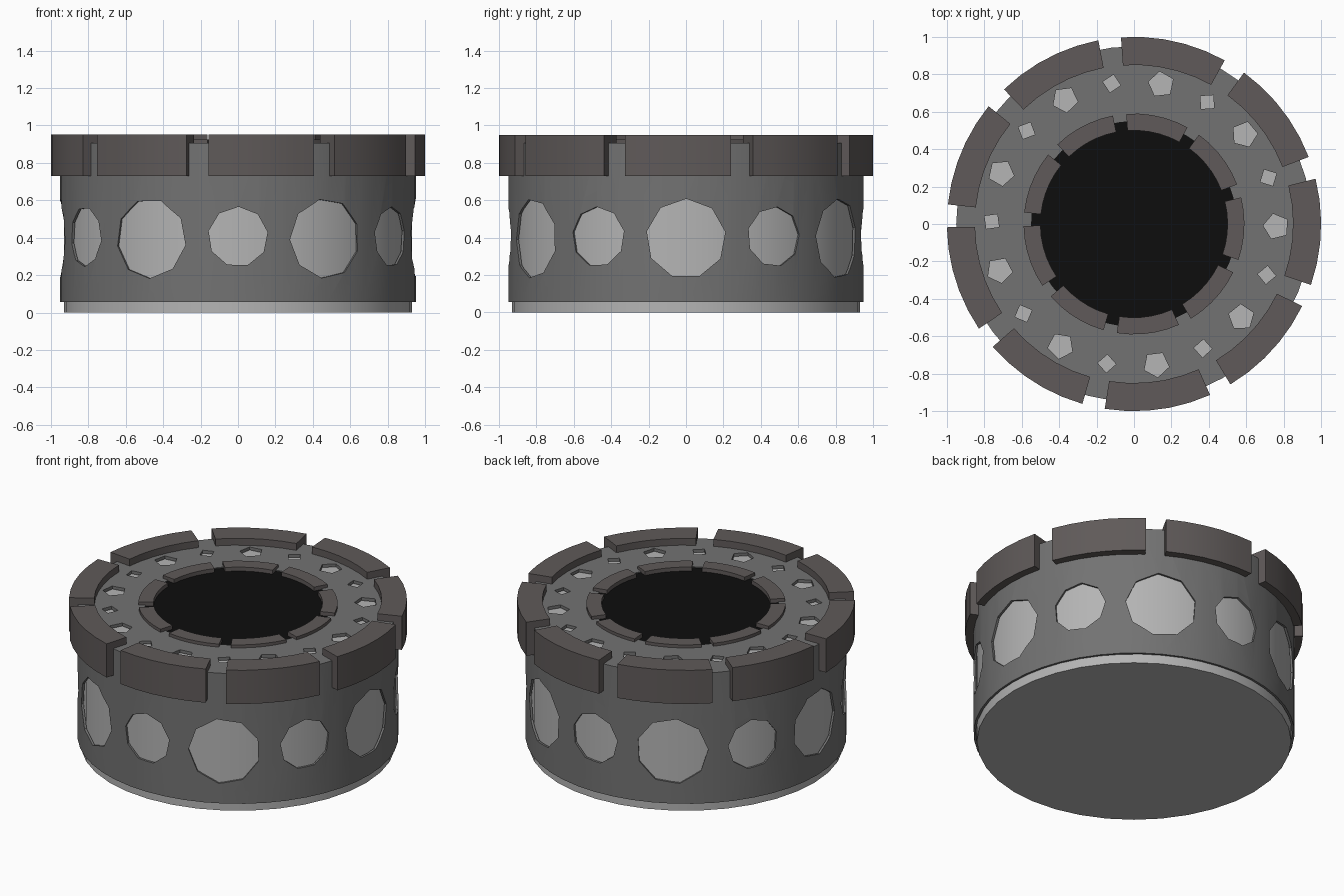
import bpy, bmesh, math, random
from mathutils import Matrix

if "Cube" in bpy.data.objects:
    bpy.data.objects.remove(bpy.data.objects["Cube"])

random.seed(4)


def material(name, rgb):
    m = bpy.data.materials.new(name)
    m.diffuse_color = (*rgb, 1)
    m.use_nodes = True
    m.node_tree.nodes["Principled BSDF"].inputs["Base Color"].default_value = m.diffuse_color
    return m


SHELL = material("shell_grey", (0.17, 0.17, 0.17))
LINER = material("liner_grey", (0.46, 0.46, 0.46))
BROWN = material("block_brown", (0.115, 0.102, 0.100))
BLACK = material("black", (0.004, 0.004, 0.004))


def finish(name, bm, mat):
    bmesh.ops.recalc_face_normals(bm, faces=bm.faces)
    me = bpy.data.meshes.new(name)
    bm.to_mesh(me)
    bm.free()
    ob = bpy.data.objects.new(name, me)
    bpy.context.collection.objects.link(ob)
    if mat:
        me.materials.append(mat)
    return ob


def smooth(ob):
    bpy.ops.object.select_all(action='DESELECT')
    ob.select_set(True)
    bpy.context.view_layer.objects.active = ob
    bpy.ops.object.shade_smooth_by_angle(angle=math.radians(30))


def sweep(bm, profile, a0, a1, steps, closed=False):
    """Sweep an (r, z) profile around z, either a full ring or a capped arc."""
    n = steps if closed else steps + 1
    rings = []
    for i in range(n):
        a = a0 + (a1 - a0) * i / steps
        rings.append([bm.verts.new((r * math.cos(a), r * math.sin(a), z)) for r, z in profile])
    m = len(profile)
    for i in range(steps):
        p, q = rings[i], rings[(i + 1) % n]
        for j in range(m):
            k = (j + 1) % m
            bm.faces.new((p[j], q[j], q[k], p[k]))
    if not closed:
        bm.faces.new(rings[0])
        bm.faces.new(rings[-1])


def disc(name, r, z0, z1, sides, mat):
    bm = bmesh.new()
    bmesh.ops.create_cone(bm, cap_ends=True, segments=sides, radius1=r, radius2=r, depth=z1 - z0,
                          matrix=Matrix.Translation((0, 0, (z0 + z1) / 2)))
    ob = finish(name, bm, mat)
    smooth(ob)
    return ob


def blocks(name, r0, r1, z0, z1):
    """Nine arc blocks with narrow gaps."""
    bm = bmesh.new()
    for i in range(9):
        c = math.radians(-2.5 + 40 * i)
        h = math.radians(16.5)
        sweep(bm, [(r0, z0), (r1, z0), (r1, z1), (r0, z1)], c - h, c + h, 5)
    smooth(finish(name, bm, BROWN))


# inner liner that shows through the holes, and the dark well
disc("liner", 0.93, 0, 0.88, 36, LINER)
disc("dark_well", 0.552, 0.86, 0.899, 48, BLACK)

# thin outer shell with a top plate
bm = bmesh.new()
sweep(bm, [(0.95, 0.055), (0.95, 0.905), (0.55, 0.905), (0.55, 0.885), (0.936, 0.885), (0.936, 0.055)],
      0, 2 * math.pi, 48, closed=True)
shell = finish("shell", bm, SHELL)

# cutters: side windows and small pits in the top plate, alternating big and small
bm = bmesh.new()
for i in range(12):
    r, z = ((0.213, 0.395), (0.16, 0.405))[i % 2]
    mat = (Matrix.Rotation(math.radians(30 * i), 4, 'Z') @ Matrix.Translation((0.92, 0, z))
           @ Matrix.Rotation(math.pi / 2, 4, 'Y') @ Matrix.Rotation(random.uniform(0, 0.7), 4, 'Z'))
    bmesh.ops.create_cone(bm, cap_ends=True, segments=9, radius1=r, radius2=r, depth=0.24, matrix=mat)
for i in range(18):
    r, sides = ((0.07, 5), (0.049, 4))[i % 2]
    mat = (Matrix.Rotation(math.radians(20 * i - 1), 4, 'Z') @ Matrix.Translation((0.76, 0, 0.9))
           @ Matrix.Rotation(random.uniform(0, 1.5), 4, 'Z'))
    bmesh.ops.create_cone(bm, cap_ends=True, segments=sides, radius1=r, radius2=r, depth=0.1, matrix=mat)
cutter = finish("hole_cutter", bm, None)
cutter.hide_render = True

mod = shell.modifiers.new("holes", 'BOOLEAN')
mod.operation = 'DIFFERENCE'
mod.solver = 'EXACT'
mod.object = cutter
bpy.context.view_layer.objects.active = shell
bpy.ops.object.modifier_apply(modifier=mod.name)
bpy.data.objects.remove(cutter)
smooth(shell)

# rim blocks
blocks("outer_rim_blocks", 0.85, 1.0, 0.73, 0.95)
blocks("inner_rim_blocks", 0.5, 0.59, 0.86, 0.925)
